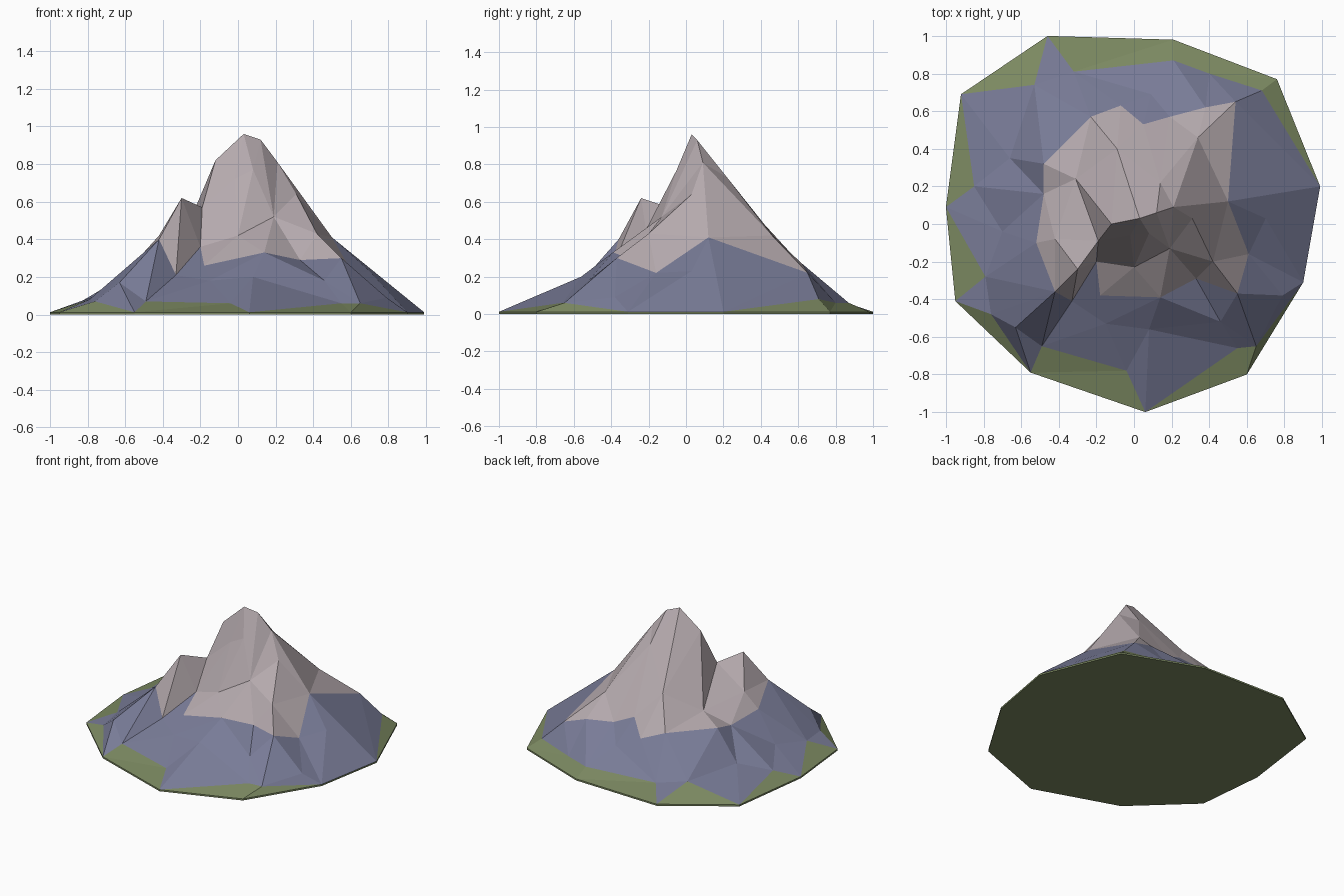
import bpy
from mathutils import Vector, geometry

if "Cube" in bpy.data.objects:
    bpy.data.objects.remove(bpy.data.objects["Cube"])

RIM = 0.012

# Outline of the foot, counter-clockwise
outline = [(-.46, 1), (-.92, .69), (-1, .09), (-.95, -.41), (-.55, -.79), (.06, -1),
           (.60, -.80), (.90, -.31), (.99, .20), (.76, .77), (.21, .98)]

# Ridges and gullies: paths the faces must follow
summit = (.03, .03, .96)
shoulder = (.12, .06, .93)
saddle = (-.19, -.09, .57)
spur = (-.30, -.24, .62)
paths = [
    [summit, shoulder, (.21, .09, .81), (.31, .03, .64), (.42, -.20, .43),
     (.55, -.37, .30), (.65, -.65, .06)],
    [summit, (-.12, 0, .82), saddle, spur, (-.42, -.36, .40), (-.63, -.55, .17)],
    [summit, (-.09, .40, .50), (-.23, .57, .31), (-.53, .74, .10)],
    [(.21, .09, .81), (.34, .46, .42), (.54, .65, .22)],
    [saddle, (-.20, -.20, .36), (-.33, -.41, .21), (-.49, -.65, .07)],
    [saddle, (-.31, .24, .37), (-.48, .32, .32)],
    [spur, (-.42, -.08, .42), (-.52, -.10, .31), (-.70, -.04, .12)],
    [summit, (.08, -.05, .77), (.19, -.13, .52), (.33, -.29, .29)],
    [(.21, .09, .81), (.50, .12, .41), (.70, .03, .23)],
    [shoulder, (.14, .22, .73), (.05, .53, .34)],
]

# Loose points on the upper and lower slopes
slopes = [
    (0, -.23, .42), (-.02, -.06, .72), (-.18, -.38, .26), (.14, -.39, .33),
    (.08, -.56, .20), (-.15, -.53, .18), (.46, -.52, .18), (.61, -.16, .22),
    (-.48, .16, .28), (-.07, .63, .25), (.19, .57, .28), (.38, .62, .27),
    (-.04, -.78, .06), (.55, -.66, .06), (.79, -.38, .09), (-.76, -.48, .07),
    (-.79, -.28, .08), (-.85, .20, .06), (-.66, .35, .12), (-.32, .81, .06),
    (.09, .69, .18), (.21, .87, .06), (.40, .80, .06), (.68, .71, .08),
]

pts, index, edges = [], {}, []


def add(p):
    if p not in index:
        index[p] = len(pts)
        pts.append(p)
    return index[p]


rim = [add((x, y, RIM)) for x, y in outline]
edges += [(a, rim[(i + 1) % len(rim)]) for i, a in enumerate(rim)]
for path in paths:
    ids = [add(p) for p in path]
    edges += list(zip(ids, ids[1:]))
for p in slopes:
    add(p)

# Triangulate in plan, then lift each point to its height
co, _, faces, orig, _, _ = geometry.delaunay_2d_cdt(
    [Vector(p[:2]) for p in pts], edges, [], 1, 1e-5)
verts = [(c.x, c.y, pts[o[0]][2] if o else .3) for c, o in zip(co, orig)]


def material(name, color):
    m = bpy.data.materials.new(name)
    m.diffuse_color = (*color, 1)
    m.use_nodes = True
    m.node_tree.nodes["Principled BSDF"].inputs["Base Color"].default_value = m.diffuse_color
    return m


def make(name, verts, faces, mats):
    me = bpy.data.meshes.new(name)
    me.from_pydata(verts, [], faces)
    for m in mats:
        me.materials.append(m)
    ob = bpy.data.objects.new(name, me)
    bpy.context.collection.objects.link(ob)
    return me


grass = material("grass", (.20, .25, .12))
rock = material("rock", (.19, .20, .31))
pale = material("pale_rock", (.46, .40, .42))

# Mountain, coloured in bands by the height of each face
me = make("mountain", verts, faces, [grass, rock, pale])
for poly in me.polygons:
    z = poly.center.z
    poly.material_index = 0 if z < .052 else 1 if z < .29 else 2

# Thin base slab
n = len(outline)
slab = [(x, y, z) for z in (0, RIM) for x, y in outline]
sides = [(i, (i + 1) % n, n + (i + 1) % n, n + i) for i in range(n)]
make("base", slab, [tuple(reversed(range(n)))] + sides, [grass])
